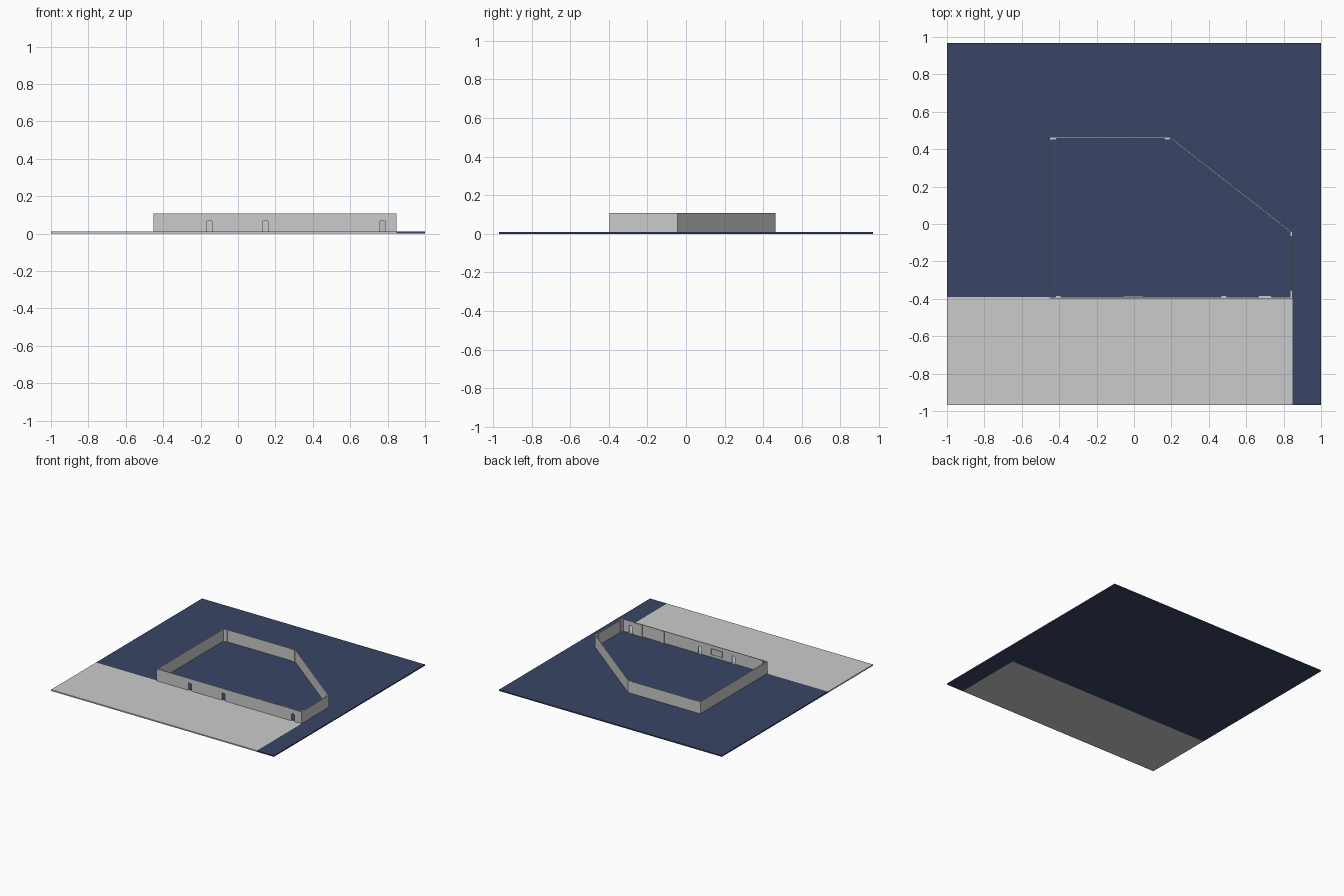
import bpy, bmesh
from mathutils import Vector

if "Cube" in bpy.data.objects:
    bpy.data.objects.remove(bpy.data.objects["Cube"])

BASE, TOP, T = 0.01, 0.107, 0.006
L, R, F, B = -0.453, 0.848, -0.397, 0.464   # wall outline
HY = 0.968                                  # half depth of the ground

dark = bpy.data.materials.new("dark_blue")
dark.diffuse_color = (0.042, 0.06, 0.13, 1)
dark.use_nodes = True
dark.node_tree.nodes["Principled BSDF"].inputs["Base Color"].default_value = dark.diffuse_color


def prism(name, pts, offset, mat=None):
    """Extrude a flat outline of 3D points along an offset."""
    bm = bmesh.new()
    face = bm.faces.new([bm.verts.new(p) for p in pts])
    ext = bmesh.ops.extrude_face_region(bm, geom=[face])
    new = [g for g in ext["geom"] if isinstance(g, bmesh.types.BMVert)]
    bmesh.ops.translate(bm, verts=new, vec=offset)
    bmesh.ops.recalc_face_normals(bm, faces=bm.faces)
    me = bpy.data.meshes.new(name)
    bm.to_mesh(me)
    bm.free()
    ob = bpy.data.objects.new(name, me)
    bpy.context.collection.objects.link(ob)
    if mat:
        me.materials.append(mat)
    return ob


def box(name, x0, x1, y0, y1, z0=BASE, z1=TOP, mat=None):
    pts = [(x0, y0, z0), (x1, y0, z0), (x1, y1, z0), (x0, y1, z0)]
    return prism(name, pts, (0, 0, z1 - z0), mat)


# Ground: dark L-shaped slab and pale paved strip
prism("dark_ground", [(R, -HY, 0), (1, -HY, 0), (1, HY, 0), (-1, HY, 0),
                      (-1, F + T, 0), (R, F + T, 0)], (0, 0, BASE), dark)
box("pavement", -1, R, -HY, F + T, 0, BASE)

# Front wall outline with three doorways with clipped top corners
outline = [(L, BASE)]
for x in (-0.153, 0.147, 0.772):
    w, h, c = 0.014, 0.07, 0.005
    outline += [(x - w, BASE), (x - w, h - c), (x - w + c, h),
                (x + w - c, h), (x + w, h - c), (x + w, BASE)]
outline += [(R, BASE), (R, TOP), (L, TOP)]
prism("front_wall", [(x, F, z) for x, z in outline], (0, T, 0))

# Remaining walls follow the footprint
corners = [Vector(p) for p in ((R, F + T, 0), (R, -0.045, 0), (0.195, B, 0),
                               (L, B, 0), (L, F + T, 0))]
inner = [Vector(p) for p in ((R - T, F + T, 0), (R - T, -0.048, 0), (0.193, B - T, 0),
                             (L + T, B - T, 0), (L + T, F + T, 0))]
names = ("right_wall", "slanted_wall", "back_wall", "left_wall")
for i, name in enumerate(names):
    pts = [p + Vector((0, 0, BASE)) for p in
           (corners[i], corners[i + 1], inner[i + 1], inner[i])]
    prism(name, pts, (0, 0, TOP - BASE))

# Pilasters against the inside of the walls
D = 0.008
for x0, x1 in ((-0.42, -0.39), (0.465, 0.495), (0.665, 0.735)):
    box("front_pilaster", x0, x1, F + T, F + T + D)
for x0, x1 in ((L + T, -0.415), (0.163, 0.193)):
    box("back_pilaster", x0, x1, B - T - D, B - T)
for y0, y1 in ((F + T, -0.355), (-0.068, -0.042)):
    box("right_pilaster", R - T - D, R - T, y0, y1)

# Framed board on the inside of the front wall
box("board", -0.05, 0.045, F + T, F + T + 0.003, 0.034, 0.076)
for z in (0.03, 0.076):
    box("board_rail", -0.055, 0.05, F + T, F + T + 0.006, z, z + 0.004)
for x in (-0.055, 0.045):
    box("board_stile", x, x + 0.005, F + T, F + T + 0.006, 0.034, 0.076)
